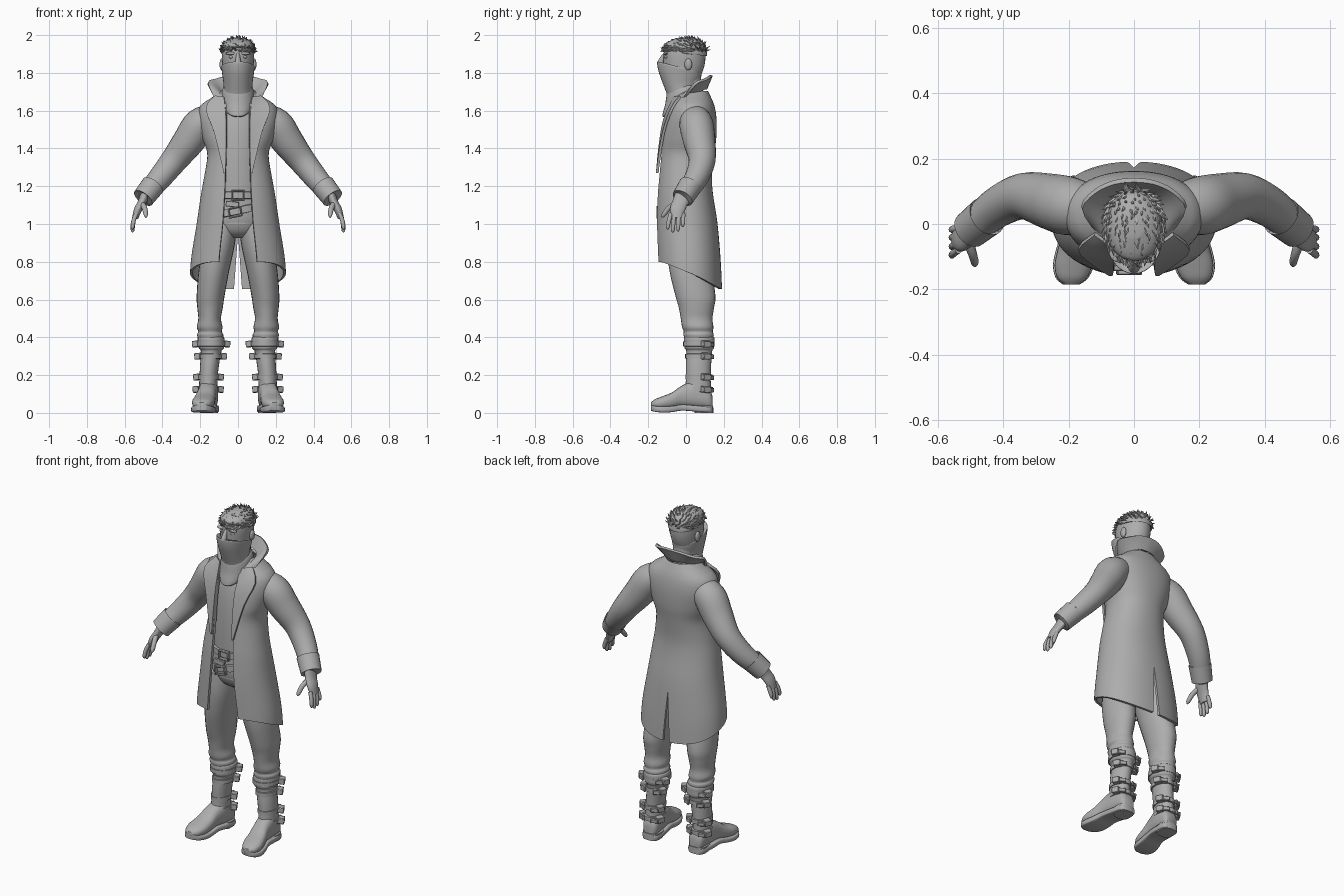
import bpy, bmesh, math, random
from mathutils import Vector, Matrix, Euler

if "Cube" in bpy.data.objects:
    bpy.data.objects.remove(bpy.data.objects["Cube"], do_unlink=True)
random.seed(4)
grey = bpy.data.materials.new("plain grey")
grey.use_nodes = True
grey.diffuse_color = (0.42, 0.42, 0.42, 1)
grey.node_tree.nodes["Principled BSDF"].inputs["Base Color"].default_value = (0.42, 0.42, 0.42, 1)
parts = []


def finish(name, bm, mirror=False, thick=0, bevel=0):
    bmesh.ops.recalc_face_normals(bm, faces=bm.faces)
    me = bpy.data.meshes.new(name)
    bm.to_mesh(me)
    bm.free()
    me.materials.append(grey)
    ob = bpy.data.objects.new(name, me)
    bpy.context.collection.objects.link(ob)
    if mirror:
        ob.modifiers.new("mirror", 'MIRROR')
    if thick:
        mod = ob.modifiers.new("thickness", 'SOLIDIFY')
        mod.thickness, mod.offset = thick, 0
    if bevel:
        ob.modifiers.new("bevel", 'BEVEL').width = bevel
    parts.append(ob)
    return ob


def refine(rows, k):
    """Catmull-Rom resampling of equal-length tuples."""
    out = []
    for i in range(len(rows) - 1):
        a, b, c, d = rows[max(i - 1, 0)], rows[i], rows[i + 1], rows[min(i + 2, len(rows) - 1)]
        for s in range(k):
            t = s / k
            out.append(tuple(q + 0.5 * t * (r - p + t * (2 * p - 5 * q + 4 * r - e + t * (3 * (q - r) + e - p)))
                             for p, q, r, e in zip(a, b, c, d)))
    return out + [tuple(rows[-1])]


def sgnpow(v, e):
    return math.copysign(abs(v) ** e, v)


def grid(bm, rows, closed=False):
    vs = [[bm.verts.new(p) for p in r] for r in rows]
    n = len(vs[0])
    for a, b in zip(vs, vs[1:]):
        for j in range(n if closed else n - 1):
            bm.faces.new((a[j], a[(j + 1) % n], b[(j + 1) % n], b[j]))
    return vs


def loft(name, sections, n=24, power=2, **kw):
    """Skin closed sections given as (centre, U, V)."""
    bm = bmesh.new()
    angles = [2 * math.pi * j / n for j in range(n)]
    vs = grid(bm, [[Vector(c) + Vector(u) * sgnpow(math.cos(a), 2 / power) + Vector(v) * sgnpow(math.sin(a), 2 / power)
                    for a in angles] for c, u, v in sections], True)
    bm.faces.new(vs[0])
    bm.faces.new(vs[-1])
    return finish(name, bm, **kw)


def column(name, rows, k=4, **kw):
    """Rows: z, cx, cy, rx, ry, drop (back edge raised by drop)."""
    rows = refine([r if len(r) == 6 else r + (0,) for r in rows], k)
    return loft(name, [((x, y, z), (a, 0, 0), (0, b, d)) for z, x, y, a, b, d in rows], **kw)


def tube(name, rows, ratio=1, k=4, **kw):
    """Rows: x, y, z, radius."""
    rows = refine(rows, k)
    secs = []
    for i, r in enumerate(rows):
        t = (Vector(rows[min(i + 1, len(rows) - 1)][:3]) - Vector(rows[max(i - 1, 0)][:3])).normalized()
        u = t.cross(Vector((0, 1, 0))).normalized()
        secs.append((r[:3], u * r[3], t.cross(u) * r[3] * ratio))
    return loft(name, secs, **kw)


def blob(name, loc, size, mirror=False):
    bm = bmesh.new()
    bmesh.ops.create_uvsphere(bm, u_segments=16, v_segments=10, radius=1,
                              matrix=Matrix.LocRotScale(Vector(loc), None, Vector(size)))
    finish(name, bm, mirror)


def box(name, loc, size, rot=(0, 0, 0), mirror=False):
    bm = bmesh.new()
    bmesh.ops.create_cube(bm, size=1, matrix=Matrix.LocRotScale(Vector(loc), Euler(rot), Vector(size)))
    finish(name, bm, mirror, bevel=0.003)


def sheet(name, inner, outer):
    bm = bmesh.new()
    rows = []
    for a, b in zip(refine(inner, 3), refine(outer, 3)):
        a, b = Vector(a), Vector(b)
        rows.append([a.lerp(b, t / 4) for t in range(5)])
    grid(bm, rows)
    finish(name, bm, mirror=True, thick=0.014)


# Long coat: z, half width, front y, back y, opening half width
coat = refine([(1.70, .085, -.04, .11, .07), (1.66, .14, -.065, .13, .065), (1.62, .195, -.085, .145, .06),
               (1.55, .205, -.105, .155, .06), (1.45, .18, -.125, .153, .06), (1.37, .155, -.132, .142, .063),
               (1.25, .172, -.142, .13, .066), (1.15, .19, -.15, .137, .07), (1.0, .212, -.155, .16, .08),
               (.8, .243, -.15, .177, .1), (.63, .25, -.145, .185, .1)], 4)


def coat_at(z):
    for a, b in zip(coat, coat[1:]):
        if z >= b[0]:
            t = (a[0] - z) / (a[0] - b[0])
            return [p + (q - p) * t for p, q in zip(a, b)]
    return coat[-1]


bm = bmesh.new()
P = 2.2
rows = []
for i in range(49):
    row = []
    for j in range(31):
        u = j / 30
        hem = .80 - .145 * (1 - math.cos(math.pi * u)) / 2
        z = 1.70 + (hem - 1.70) * i / 48
        _, w, yf, yb, xo = coat_at(z)
        slit = max(0, .022 * (.95 - z) / .3)
        start = math.asin((xo / w) ** (P / 2))
        end = math.pi - math.asin((slit / w) ** (P / 2))
        th = start + (end - start) * u
        row.append((w * abs(math.sin(th)) ** (2 / P),
                    (yf + yb) / 2 - (yb - yf) / 2 * sgnpow(math.cos(th), 2 / P), z))
    rows.append(row)
grid(bm, rows)
finish("long_coat", bm, mirror=True, thick=0.014)

# Collar, lapels, sleeves and cuffs
sheet("coat_collar", [(.075, -.055, 1.66), (.09, 0, 1.685), (.085, .06, 1.70), (.05, .095, 1.715), (0, .105, 1.715)],
      [(.12, -.01, 1.665), (.16, .05, 1.745), (.12, .1, 1.765), (.06, .128, 1.783), (0, .135, 1.787)])
sheet("coat_lapels", [(.072, -.062, 1.67), (.062, -.115, 1.55), (.062, -.14, 1.4), (.066, -.152, 1.27)],
      [(.12, -.03, 1.675), (.17, -.075, 1.61), (.125, -.12, 1.48), (.075, -.153, 1.27)])
tube("sleeves", [(.13, .045, 1.56, .075), (.2, .055, 1.525, .09), (.26, .07, 1.44, .085), (.34, .085, 1.335, .071),
                 (.42, .05, 1.235, .062), (.485, -.005, 1.16, .053)], mirror=True)
tube("cuffs", [(.45, .024, 1.205, .05), (.45, .024, 1.204, .063), (.502, -.018, 1.137, .058), (.503, -.019, 1.136, .04)],
     k=1, mirror=True)

# Gloved hands
tube("palms", [(.49, -.008, 1.16, .026), (.508, -.03, 1.115, .022), (.53, -.045, 1.075, .021), (.545, -.047, 1.03, .016)],
     ratio=1.9, mirror=True)
for finger, y, tip in (("index", -.08, .972), ("middle", -.058, .957), ("ring", -.035, .962), ("little", -.014, .985)):
    tube(finger + "_fingers", [(.538, y, 1.055, .011), (.552, y * 1.12, 1.02, .0115),
                               (.558, y * 1.2, tip + .012, .010), (.556, y * 1.2, tip, .004)], n=10, mirror=True)
tube("thumbs", [(.51, -.05, 1.11, .016), (.495, -.09, 1.085, .014), (.488, -.118, 1.05, .012), (.488, -.128, 1.035, .004)],
     n=10, mirror=True)

# Shirt, trousers and belts
column("shirt", [(1.0, 0, 0, .14, .11), (1.2, 0, 0, .14, .118), (1.4, 0, .005, .135, .12),
                 (1.55, 0, .02, .14, .115), (1.64, 0, .03, .1, .09)])
column("trouser_seat", [(1.14, 0, 0, .14, .117), (1.03, 0, .005, .155, .12), (.96, 0, .01, .13, .1), (.925, 0, .015, .06, .06)])
column("trouser_legs", [(1.0, .08, .01, .078, .105), (.88, .103, .012, .084, .112), (.75, .128, .025, .081, .112),
                        (.62, .145, .05, .074, .106), (.56, .148, .055, .068, .094), (.5, .15, .056, .06, .084),
                        (.455, .15, .062, .068, .083), (.43, .148, .065, .062, .077), (.41, .147, .067, .07, .08),
                        (.36, .142, .07, .055, .068)], mirror=True)
column("upper_belt", [(1.172, 0, 0, .14, .118), (1.17, 0, 0, .15, .13), (1.135, 0, 0, .15, .13), (1.133, 0, 0, .14, .118)], k=1)
low_belt = loft("lower_belt", [((0, 0, z), (a, 0, .03), (0, b, 0)) for z, a, b in
                               ((1.092, .14, .115), (1.09, .158, .137), (1.052, .158, .137), (1.05, .14, .115))])
for belt, x, z, y, tilt in (("upper", 0, 1.152, -.134, 0), ("lower", -.015, 1.062, -.145, -.2)):
    for s in (-1, 1):
        box(belt + "_buckle_bar", (x, y, z + s * .024), (.07, .022, .008), (0, tilt, 0))
        box(belt + "_buckle_side", (x + s * .031, y, z - s * .031 * math.tan(tilt)), (.008, .022, .054), (0, tilt, 0))
box("belt_pouch", (-.03, -.135, 1.105), (.07, .018, .03), (0, .12, 0))

# Tall boots with straps and buckles
column("boot_shafts", [(.405, .143, .07, .06, .07), (.395, .143, .07, .071, .081), (.345, .141, .07, .067, .078),
                       (.325, .142, .07, .054, .068), (.25, .151, .066, .05, .067), (.17, .157, .065, .048, .066),
                       (.08, .158, .062, .05, .072)], mirror=True)
# Foot sections: y, centre x, half width, bottom, top
foot = refine([(.14, .152, .03, .02, .09), (.12, .153, .046, .02, .13), (.05, .158, .052, .025, .17),
               (-.02, .167, .05, .03, .145), (-.075, .177, .056, .022, .108), (-.125, .185, .058, .02, .088),
               (-.165, .19, .045, .024, .072), (-.186, .192, .02, .03, .055)], 4)
loft("boot_feet", [((x, y, (b + t) / 2), (w, 0, 0), (0, 0, (t - b) / 2)) for y, x, w, b, t in foot],
     power=2.5, mirror=True)
loft("boot_soles", [((x, y, b - .002 if b > .02 else .018), (w + .005, 0, 0), (0, 0, .016)) for y, x, w, b, t in foot],
     power=6, mirror=True)
column("boot_heels", [(0, .154, .095, .048, .05), (.04, .154, .092, .052, .052)], k=1, power=3, mirror=True)
for z, cx, rx, ry in ((.365, .142, .073, .083), (.3, .145, .058, .072), (.19, .156, .053, .071), (.125, .158, .054, .075)):
    column("boot_strap", [(z + .014, cx, .068, rx - .01, ry - .01), (z + .012, cx, .068, rx, ry),
                          (z - .012, cx, .068, rx, ry), (z - .014, cx, .068, rx - .01, ry - .01)], k=1, mirror=True)
    for s in (-1, 1):
        box("boot_buckle", (cx + s * (rx + .004), .105, z), (.036, .042, .034), (0, s * .1, s * .5), True)
        box("boot_strap_end", (cx + s * (rx - .014), .135, z - .004), (.04, .012, .024), (0, 0, -s * .5), True)

# Head, face and neck
column("neck", [(1.6, 0, .025, .075, .07), (1.68, 0, .02, .06, .062), (1.8, 0, .015, .06, .065)])
column("head", [(1.70, 0, -.055, .03, .04), (1.73, 0, -.04, .056, .075), (1.78, 0, -.02, .074, .095),
                (1.84, 0, -.01, .082, .108), (1.9, 0, -.008, .085, .111), (1.945, 0, -.005, .077, .1),
                (1.975, 0, 0, .045, .065)], n=32)
blob("ears", (.086, .012, 1.845), (.012, .02, .031), True)
blob("eyes", (.034, -.104, 1.884), (.015, .01, .008), True)
blob("brows", (.036, -.107, 1.903), (.03, .012, .008), True)
tube("nose", [(0, -.112, 1.9, .009), (0, -.127, 1.875, .013), (0, -.137, 1.845, .018)], n=12)

# Face mask and kerchief
column("face_mask", [(1.828, 0, -.034, .08, .11, -.026), (1.83, 0, -.035, .088, .118, -.028),
                     (1.79, 0, -.034, .083, .112, -.02), (1.745, 0, -.03, .077, .095, -.005),
                     (1.71, 0, -.022, .076, .084, .01), (1.68, 0, -.012, .08, .082, .02)], n=32)
column("kerchief", [(1.73, 0, -.01, .072, .083, .01), (1.71, 0, -.01, .083, .092, .02), (1.67, 0, -.01, .088, .1, .035),
                    (1.635, 0, -.015, .08, .11, .065), (1.63, 0, -.01, .065, .09, .06)], n=32)

# Short hair: cap with swept tufts
column("hair_cap", [(1.9, 0, .012, .08, .092, -.005), (1.905, 0, .008, .089, .104, -.014), (1.94, 0, -.004, .087, .109, -.008),
                    (1.968, 0, -.003, .068, .088), (1.986, 0, 0, .03, .04)], n=32)
bm = bmesh.new()
for i in range(170):
    az, el = i * 2.39996, math.asin(.06 + .92 * (i + .5) / 170)
    n = Vector((math.cos(el) * math.cos(az), math.cos(el) * math.sin(az), math.sin(el)))
    p = Vector((n.x * .088, -.003 + n.y * .108, 1.908 + n.z * .074))
    sweep = Vector((random.uniform(-.4, .4), -.8, random.uniform(-.1, .3)))
    d = (sweep - n * sweep.dot(n) + n * random.uniform(.25, .5)).normalized()
    rot = d.to_track_quat('Z', 'Y')
    tuft = bmesh.ops.create_cone(bm, cap_ends=True, segments=5, radius1=.012, radius2=.001, depth=.042,
                                 matrix=Matrix.LocRotScale(p + d * .01, rot, Vector((1, .7, 1))))
    for v in tuft["verts"]:
        v.co.z = min(v.co.z, 2.0)
finish("hair_tufts", bm)

# Bake modifiers and smooth the rounded faces
bpy.ops.object.select_all(action='DESELECT')
for ob in parts:
    ob.select_set(True)
bpy.context.view_layer.objects.active = parts[0]
bpy.ops.object.convert(target='MESH')
bpy.ops.object.shade_smooth_by_angle(angle=math.radians(40))
